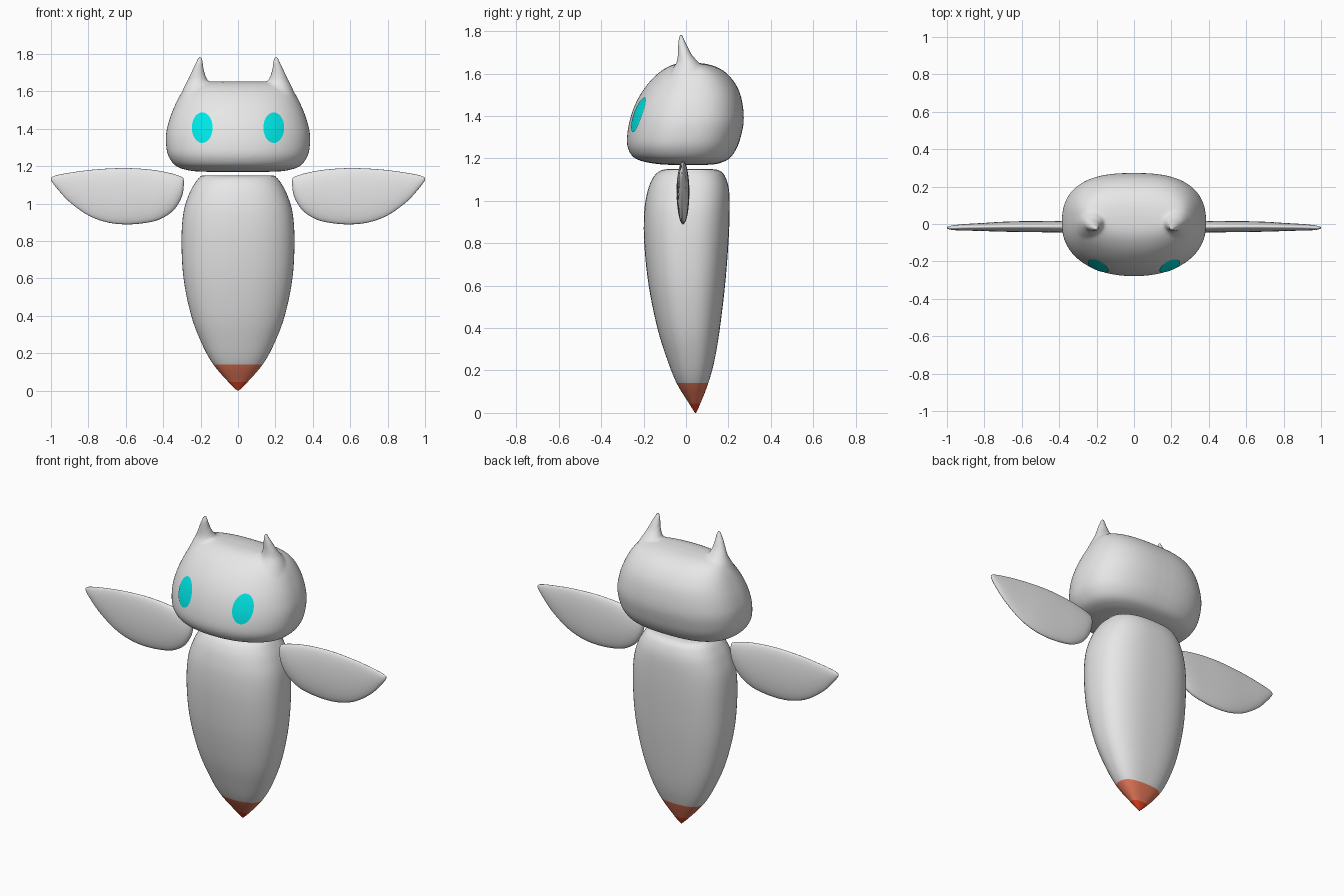
import bpy, bmesh, math
from mathutils import Vector

if "Cube" in bpy.data.objects:
    bpy.data.objects.remove(bpy.data.objects["Cube"])


def material(name, rgb):
    m = bpy.data.materials.new(name)
    m.diffuse_color = (*rgb, 1)
    m.use_nodes = True
    m.node_tree.nodes["Principled BSDF"].inputs["Base Color"].default_value = m.diffuse_color
    return m


GREY = material("pale grey", (0.8, 0.8, 0.8))
CYAN = material("cyan", (0.0, 0.8, 0.8))
RUST = material("rust", (0.8, 0.19, 0.1))
RED = material("red", (0.8, 0.055, 0.015))


def smooth_rows(rows, steps):
    """Catmull-Rom through the rows, keeping every given row."""
    pts = [Vector(r) for r in rows]
    out = []
    for i in range(len(pts) - 1):
        a, b, c, d = pts[max(i - 1, 0)], pts[i], pts[i + 1], pts[min(i + 2, len(pts) - 1)]
        for k in range(steps):
            t = k / steps
            out.append(b + (c - a) * (t / 2) + (2 * a - 5 * b + 4 * c - d) * (t * t / 2)
                       + (3 * b - a - 3 * c + d) * (t ** 3 / 2))
    return out + [pts[-1]]


def loft(name, rows, place, n_front=2.0, n_back=2.0, sides=64, steps=5):
    """Rows are (height, u min, u max, v min, v max) of rounded sections."""
    bm = bmesh.new()
    rings = []
    for h, u0, u1, v0, v1 in smooth_rows(rows, steps):
        ring = []
        for k in range(sides):
            a = 2 * math.pi * k / sides
            c, s = math.cos(a), math.sin(a)
            e = 2 / (n_back if s > 0 else n_front)
            u = (u0 + u1) / 2 + (u1 - u0) / 2 * math.copysign(abs(c) ** e, c)
            v = (v0 + v1) / 2 + (v1 - v0) / 2 * math.copysign(abs(s) ** e, s)
            ring.append(bm.verts.new(place(h, u, v)))
        rings.append(ring)
    for p, q in zip(rings, rings[1:]):
        for k in range(sides):
            j = (k + 1) % sides
            bm.faces.new((p[k], p[j], q[j], q[k]))
    bm.faces.new(rings[0])
    bm.faces.new(rings[-1])
    bmesh.ops.recalc_face_normals(bm, faces=bm.faces)
    mesh = bpy.data.meshes.new(name)
    bm.to_mesh(mesh)
    bm.free()
    mesh.shade_smooth()
    mesh.materials.append(GREY)
    ob = bpy.data.objects.new(name, mesh)
    bpy.context.collection.objects.link(ob)
    return ob


def upright(h, u, v):
    return (u, v, h)


def sym(rows):
    """(height, half width, v min, v max) to full rows."""
    return [(z, -w, w, a, b) for z, w, a, b in rows]


# Body: tapering to a coloured tail tip
body = loft("body", sym([
    (0.0, 0.004, 0.042, 0.048), (0.045, 0.05, 0.014, 0.068), (0.14, 0.132, -0.044, 0.105),
    (0.25, 0.193, -0.088, 0.135), (0.4, 0.25, -0.135, 0.16), (0.6, 0.291, -0.176, 0.184),
    (0.8, 0.302, -0.197, 0.2), (0.95, 0.292, -0.197, 0.206), (1.05, 0.262, -0.18, 0.203),
    (1.11, 0.23, -0.155, 0.187), (1.14, 0.205, -0.125, 0.163), (1.15, 0.18, -0.085, 0.12),
    (1.151, 0.02, -0.01, 0.02)]), upright, 2.3, 2.6)
body.data.materials.append(RUST)
body.data.materials.append(RED)
for f in body.data.polygons:
    f.material_index = 2 if f.center.z < 0.045 else 1 if f.center.z < 0.14 else 0

# Head: broad and flat-bottomed, with a ridge on top
head = loft("head", sym([
    (1.17, 0.02, -0.02, 0.02), (1.171, 0.2, -0.1, 0.12), (1.18, 0.275, -0.175, 0.165),
    (1.2, 0.33, -0.24, 0.205), (1.24, 0.365, -0.271, 0.235), (1.29, 0.382, -0.279, 0.255),
    (1.37, 0.385, -0.268, 0.272), (1.45, 0.367, -0.242, 0.268), (1.52, 0.34, -0.204, 0.25),
    (1.58, 0.31, -0.155, 0.213), (1.62, 0.28, -0.106, 0.167), (1.643, 0.245, -0.06, 0.11),
    (1.652, 0.2, -0.015, 0.045)]), upright, 2.15, 2.6)

# Ears: flared horns blended into the head
ears = []
for sx in (1, -1):
    ears.append(loft("ear", [
        (1.56, 0.13, 0.315, -0.10, 0.11), (1.62, 0.145, 0.29, -0.065, 0.085),
        (1.655, 0.160, 0.272, -0.045, 0.058), (1.69, 0.175, 0.256, -0.039, 0.028),
        (1.73, 0.184, 0.238, -0.038, 0.008), (1.765, 0.188, 0.221, -0.036, -0.009),
        (1.79, 0.192, 0.209, -0.032, -0.018)],
        lambda h, u, v, s=sx: (u * s, v, h), sides=32))
bpy.ops.object.select_all(action='DESELECT')
for ob in ears + [head]:
    ob.select_set(True)
bpy.context.view_layer.objects.active = head
bpy.ops.object.join()
blend = head.modifiers.new("blend", 'REMESH')
blend.mode = 'VOXEL'
blend.voxel_size = 0.009
blend.use_smooth_shade = True
soften = head.modifiers.new("soften", 'SMOOTH')
soften.factor = 0.5
soften.iterations = 8

# Wings: thin pointed paddles lofted outwards
for side, sx in (("right", 1), ("left", -1)):
    loft(side + "_wing", [
        (0.29, 1.095, 1.125, -0.018, -0.012), (0.294, 1.06, 1.138, -0.027, -0.003),
        (0.31, 1.015, 1.147, -0.036, 0.006), (0.35, 0.959, 1.16, -0.043, 0.013),
        (0.42, 0.915, 1.175, -0.045, 0.016), (0.5, 0.896, 1.185, -0.044, 0.016),
        (0.6, 0.889, 1.19, -0.043, 0.015), (0.7, 0.9, 1.187, -0.041, 0.012),
        (0.8, 0.937, 1.179, -0.038, 0.006), (0.9, 1.008, 1.165, -0.035, 0.0),
        (0.96, 1.072, 1.154, -0.033, -0.006), (0.99, 1.11, 1.145, -0.028, -0.012),
        (1.0, 1.128, 1.136, -0.022, -0.018)],
        lambda h, u, v, s=sx: (h * s, v, u), sides=40)

# Eyes: thin oval plates laid onto the face
for side, sx in (("right", 1), ("left", -1)):
    bm = bmesh.new()
    rings = [[bm.verts.new((sx * 0.19 + 0.055 * r / 6 * math.cos(a), -0.6,
                            1.405 + 0.081 * r / 6 * math.sin(a)))
              for a in (2 * math.pi * k / 40 for k in range(40))] for r in range(1, 7)]
    bm.faces.new(rings[0])
    for p, q in zip(rings, rings[1:]):
        for k in range(40):
            j = (k + 1) % 40
            bm.faces.new((p[k], q[k], q[j], p[j]))
    mesh = bpy.data.meshes.new(side + "_eye")
    bm.to_mesh(mesh)
    bm.free()
    mesh.shade_smooth()
    mesh.materials.append(CYAN)
    eye = bpy.data.objects.new(side + "_eye", mesh)
    bpy.context.collection.objects.link(eye)
    wrap = eye.modifiers.new("lay on face", 'SHRINKWRAP')
    wrap.target = head
    wrap.wrap_method = 'PROJECT'
    wrap.wrap_mode = 'ABOVE_SURFACE'
    wrap.use_project_y = True
    wrap.offset = 0.004
